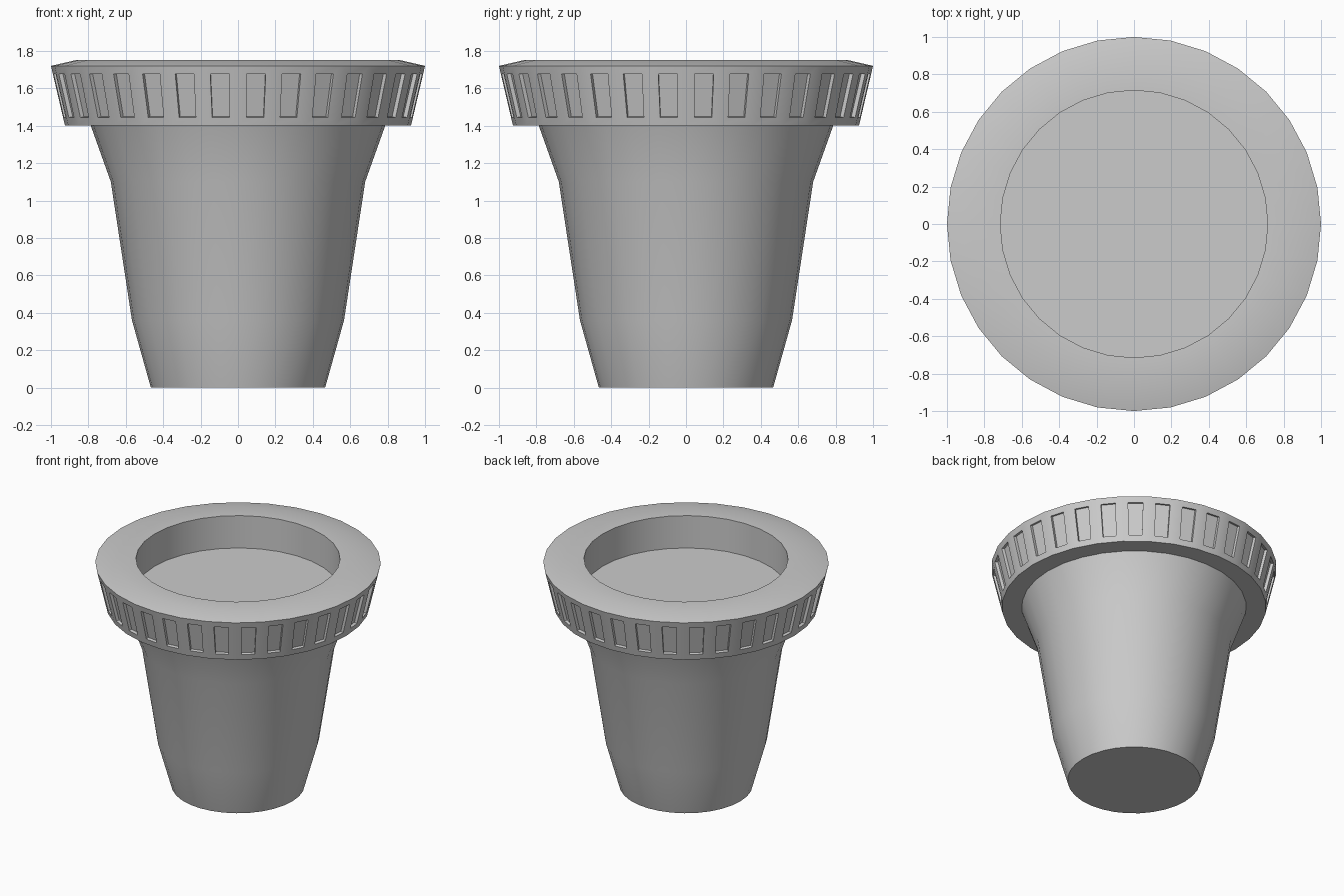
import bpy, bmesh, math

cube = bpy.data.objects.get("Cube")
if cube:
    bpy.data.objects.remove(cube, do_unlink=True)

SIDES = 32

grey = bpy.data.materials.new("plain grey")
grey.use_nodes = True
colour = (0.6, 0.6, 0.6, 1)
grey.diffuse_color = colour
grey.node_tree.nodes["Principled BSDF"].inputs["Base Color"].default_value = colour


def lathe(bm, profile):
    """Sweep (radius, height) points around z; returns rings and face bands."""
    rings = []
    for r, z in profile:
        ring = []
        for i in range(SIDES):
            a = math.tau * i / SIDES
            ring.append(bm.verts.new((r * math.cos(a), r * math.sin(a), z)))
        rings.append(ring)
    bands = []
    for lo, hi in zip(rings, rings[1:]):
        bands.append([bm.faces.new((lo[i], lo[(i + 1) % SIDES],
                                    hi[(i + 1) % SIDES], hi[i]))
                      for i in range(SIDES)])
    return rings, bands


def finish(bm, name):
    bm.normal_update()
    mesh = bpy.data.meshes.new(name)
    bm.to_mesh(mesh)
    bm.free()
    mesh.materials.append(grey)
    obj = bpy.data.objects.new(name, mesh)
    bpy.context.collection.objects.link(obj)
    bpy.ops.object.select_all(action='DESELECT')
    obj.select_set(True)
    bpy.context.view_layer.objects.active = obj
    bpy.ops.object.shade_smooth_by_angle(angle=math.radians(30))
    return obj


# Tapered body with a flat base
bm = bmesh.new()
rings, bands = lathe(bm, [(0.466, 0), (0.567, 0.36), (0.68, 1.1), (0.787, 1.4)])
bm.faces.new(rings[0][::-1])
finish(bm, "pot_body")

# Overhanging rim, with the opening and the soil-level floor inside it
bm = bmesh.new()
rings, bands = lathe(bm, [(0.787, 1.4), (0.925, 1.4), (1.0, 1.72),
                          (0.87, 1.75), (0.715, 1.75), (0.715, 1.5)])
bm.faces.new(rings[-1])
bm.normal_update()

# Recessed panel in every outer face of the rim
panels = bands[1]
bmesh.ops.inset_individual(bm, faces=panels, thickness=0.045,
                           use_even_offset=True)
bm.normal_update()
bmesh.ops.inset_individual(bm, faces=panels, thickness=0, depth=-0.022)
finish(bm, "pot_rim")
